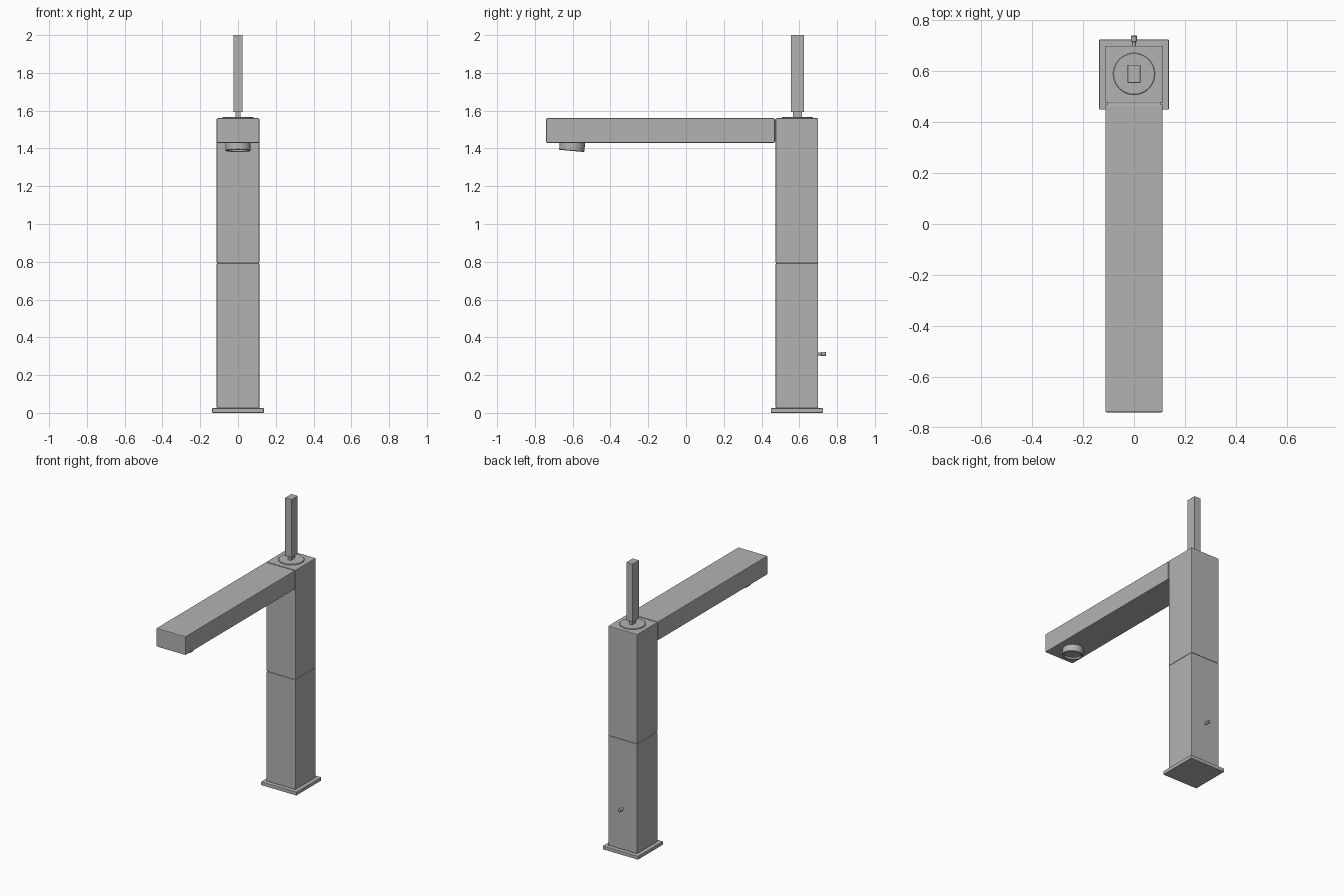
import bpy, bmesh, math
from mathutils import Matrix, Vector

if "Cube" in bpy.data.objects:
    bpy.data.objects.remove(bpy.data.objects["Cube"], do_unlink=True)

# Single satin grey finish
GREY = (0.45, 0.45, 0.45, 1.0)
metal = bpy.data.materials.new("satin_grey")
metal.use_nodes = True
metal.diffuse_color = GREY
metal.node_tree.nodes["Principled BSDF"].inputs["Base Color"].default_value = GREY

AXIS_Y = 0.5875  # centre of the column


def finish(name, bm, bevel=0.0, smooth=False):
    bmesh.ops.recalc_face_normals(bm, faces=bm.faces)
    mesh = bpy.data.meshes.new(name)
    bm.to_mesh(mesh)
    bm.free()
    mesh.materials.append(metal)
    obj = bpy.data.objects.new(name, mesh)
    bpy.context.collection.objects.link(obj)
    if bevel:
        mod = obj.modifiers.new("edge_softening", 'BEVEL')
        mod.width = bevel
        mod.segments = 2
        mod.limit_method = 'ANGLE'
    if smooth:
        bpy.ops.object.select_all(action='DESELECT')
        obj.select_set(True)
        bpy.context.view_layer.objects.active = obj
        bpy.ops.object.shade_smooth_by_angle(angle=math.radians(35))
    return obj


def box(name, x, y, z, bevel=0.0):
    """Box from (min, max) ranges on each axis."""
    bm = bmesh.new()
    bmesh.ops.create_cube(bm, size=1)
    for v in bm.verts:
        v.co = Vector([(lo + hi) / 2 + c * (hi - lo)
                       for c, (lo, hi) in zip(v.co, (x, y, z))])
    return finish(name, bm, bevel)


def lathe(name, profile, matrix, steps=48):
    """Spin a (radius, height) profile about local z, then place it."""
    bm = bmesh.new()
    verts = [bm.verts.new((r, 0, h)) for r, h in profile]
    edges = [bm.edges.new(pair) for pair in zip(verts, verts[1:])]
    bmesh.ops.spin(bm, geom=verts + edges, cent=(0, 0, 0), axis=(0, 0, 1),
                   angle=math.tau, steps=steps)
    bmesh.ops.remove_doubles(bm, verts=bm.verts, dist=1e-5)
    bm.transform(matrix)
    return finish(name, bm, smooth=True)


# Base plate and the two-piece square column with a fine seam
box("base_plate", (-0.137, 0.137), (0.45, 0.725), (0, 0.025), 0.003)
half = 0.1125
column_y = (AXIS_Y - half, AXIS_Y + half)
box("lower_column", (-half, half), column_y, (0.025, 0.793), 0.004)
box("upper_column", (-half, half), column_y, (0.793, 1.56), 0.004)

# Horizontal spout, joined to the column by a recessed neck
box("spout", (-half, half), (-0.74, 0.47), (1.43, 1.56), 0.004)
box("spout_neck", (-0.105, 0.105), (0.46, 0.48), (1.437, 1.553))

# Hollow outlet under the spout tip, tilted slightly forward
tilt = Matrix.Translation((0, -0.605, 1.387)) @ Matrix.Rotation(math.radians(-5), 4, 'X')
lathe("outlet", [(0, 0.014), (0.055, 0.014), (0.055, 0.002), (0.058, 0),
                 (0.064, 0), (0.067, 0.003), (0.067, 0.055), (0, 0.055)], tilt)

# Lever: round escutcheon, thin stem and upright handle
lathe("lever_disc", [(0, 0), (0.082, 0), (0.082, 0.005), (0.080, 0.007), (0, 0.007)],
      Matrix.Translation((0, 0.59, 1.559)))
box("lever_stem", (-0.012, 0.012), (0.567, 0.613), (1.56, 1.60))
box("lever_handle", (-0.025, 0.025), (0.555, 0.625), (1.593, 2.0), 0.002)

# Drain rod knob at the back
lathe("drain_knob", [(0, 0), (0.008, 0), (0.008, 0.016), (0.011, 0.018),
                     (0.011, 0.038), (0.009, 0.04), (0, 0.04)],
      Matrix.Translation((0, 0.70, 0.312)) @ Matrix.Rotation(math.radians(-90), 4, 'X'), 24)
